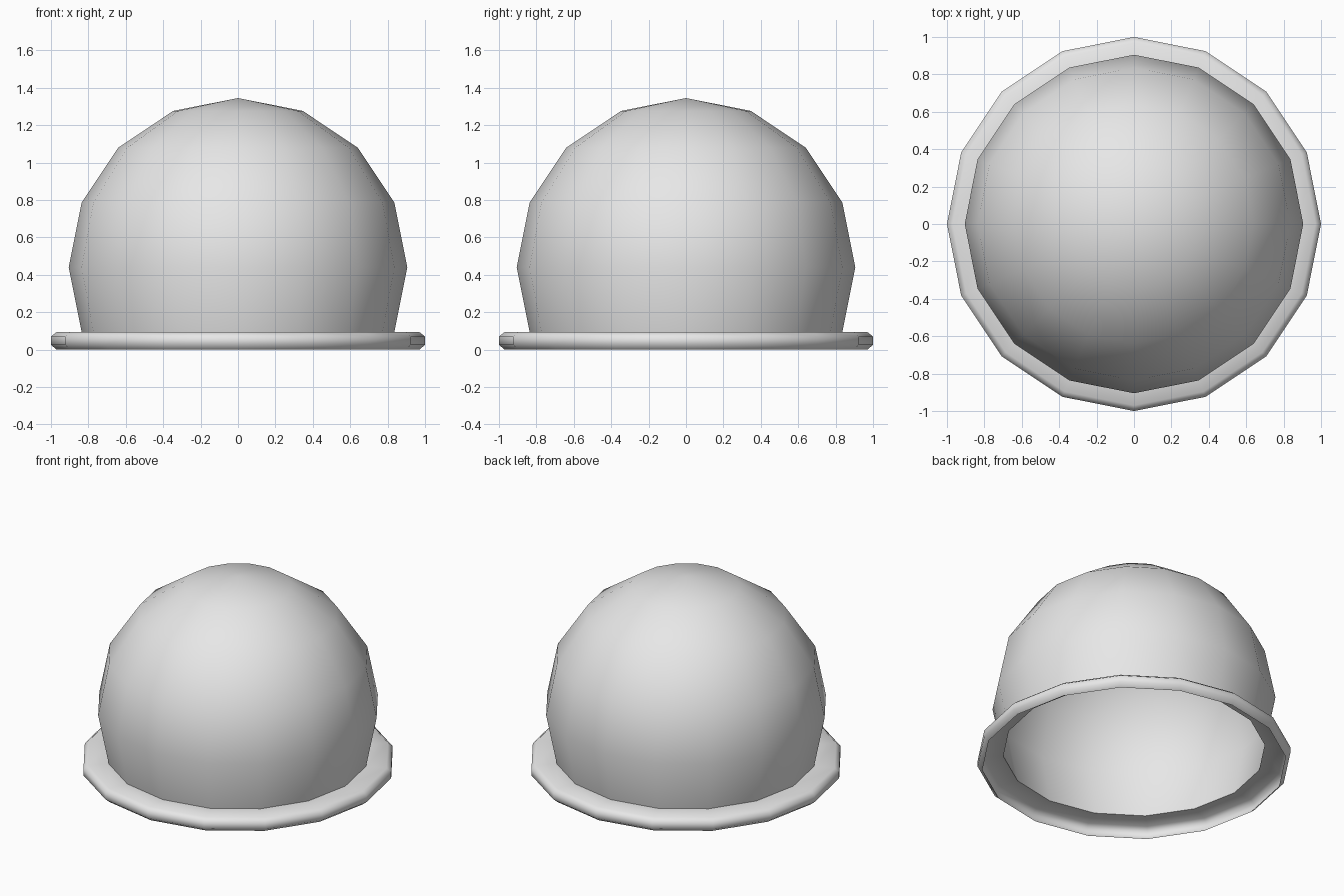
import bpy, bmesh, math
from mathutils import Matrix, Vector

cube = bpy.data.objects.get("Cube")
if cube:
    bpy.data.objects.remove(cube, do_unlink=True)

SIDES = 16
RADIUS = 0.905
CENTRE_Z = 0.44
# The dome stops at the first ring below its equator
BASE_R = RADIUS * math.cos(math.pi / 8)
BASE_Z = CENTRE_Z - RADIUS * math.sin(math.pi / 8)

grey = bpy.data.materials.new("light grey")
grey.use_nodes = True
grey.diffuse_color = (0.8, 0.8, 0.8, 1)
grey.node_tree.nodes["Principled BSDF"].inputs["Base Color"].default_value = (0.8, 0.8, 0.8, 1)


def finish(name, bm):
    mesh = bpy.data.meshes.new(name)
    bm.to_mesh(mesh)
    bm.free()
    mesh.materials.append(grey)
    obj = bpy.data.objects.new(name, mesh)
    bpy.context.collection.objects.link(obj)
    bpy.ops.object.select_all(action='DESELECT')
    obj.select_set(True)
    bpy.context.view_layer.objects.active = obj
    bpy.ops.object.shade_smooth_by_angle(angle=math.radians(60))
    return obj


# Hollow dome: a sphere with its lower rings removed
bm = bmesh.new()
bmesh.ops.create_uvsphere(bm, u_segments=SIDES, v_segments=8, radius=RADIUS,
                          matrix=Matrix.Translation((0, 0, CENTRE_Z)))
low = [v for v in bm.verts if v.co.z < BASE_Z - 0.01]
bmesh.ops.delete(bm, geom=low, context='VERTS')
finish("dome", bm)

# Rim: a thin flange folded down with chamfered corners, open underneath
profile = [(BASE_R, BASE_Z), (0.97, BASE_Z), (1.0, 0.07), (1.0, 0.025), (0.97, 0)]
bm = bmesh.new()
rings = []
for r, z in profile:
    rings.append([bm.verts.new(Vector((r * math.cos(a), r * math.sin(a), z)))
                  for a in (math.tau * i / SIDES for i in range(SIDES))])
for upper, lower in zip(rings, rings[1:]):
    for i in range(SIDES):
        j = (i + 1) % SIDES
        bm.faces.new((upper[i], lower[i], lower[j], upper[j]))
finish("rim", bm)
